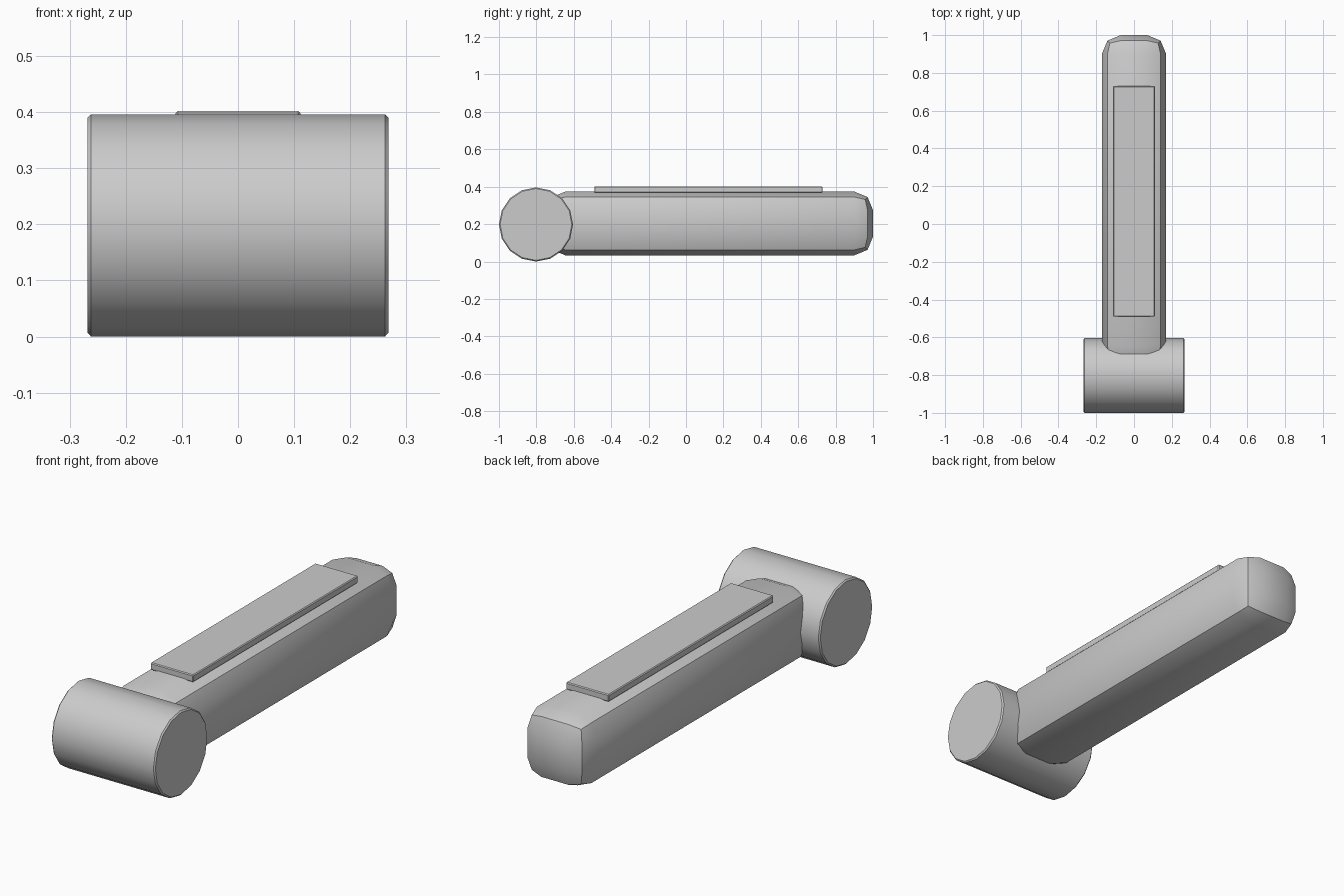
import bpy
import math

if "Cube" in bpy.data.objects:
    bpy.data.objects.remove(bpy.data.objects["Cube"], do_unlink=True)

# Single plain grey material
grey = bpy.data.materials.new("light_grey")
grey.use_nodes = True
colour = (0.6, 0.6, 0.6, 1.0)
grey.diffuse_color = colour
grey.node_tree.nodes["Principled BSDF"].inputs["Base Color"].default_value = colour


def finish(name, bevel_width, segments):
    """Name the active object, bevel its hard edges and shade it smooth by angle."""
    obj = bpy.context.object
    obj.name = obj.data.name = name
    bpy.ops.object.transform_apply(location=False, rotation=True, scale=True)
    bevel = obj.modifiers.new("Bevel", "BEVEL")
    bevel.width = bevel_width
    bevel.segments = segments
    bevel.limit_method = "ANGLE"
    bevel.angle_limit = math.radians(40)
    bpy.ops.object.modifier_apply(modifier=bevel.name)
    obj.data.materials.append(grey)
    bpy.ops.object.shade_smooth_by_angle(angle=math.radians(30))
    return obj


def box(name, low, high, bevel_width, segments):
    """Bevelled box between two opposite corners."""
    centre = [(a + b) / 2 for a, b in zip(low, high)]
    bpy.ops.mesh.primitive_cube_add(size=1, location=centre)
    bpy.context.object.scale = [b - a for a, b in zip(low, high)]
    return finish(name, bevel_width, segments)


# Cross barrel at the front, lying along x
bpy.ops.mesh.primitive_cylinder_add(
    vertices=16, radius=0.198, depth=0.536,
    location=(0, -0.802, 0.198), rotation=(0, math.pi / 2, 0))
finish("front_barrel", 0.006, 1)

# Long arm with broad rounded edges, running back from the barrel
box("arm", (-0.17, -0.745, 0.033), (0.17, 1.0, 0.374), 0.1, 2)

# Thin raised plate on top of the arm
box("top_plate", (-0.111, -0.49, 0.368), (0.111, 0.73, 0.402), 0.004, 1)
